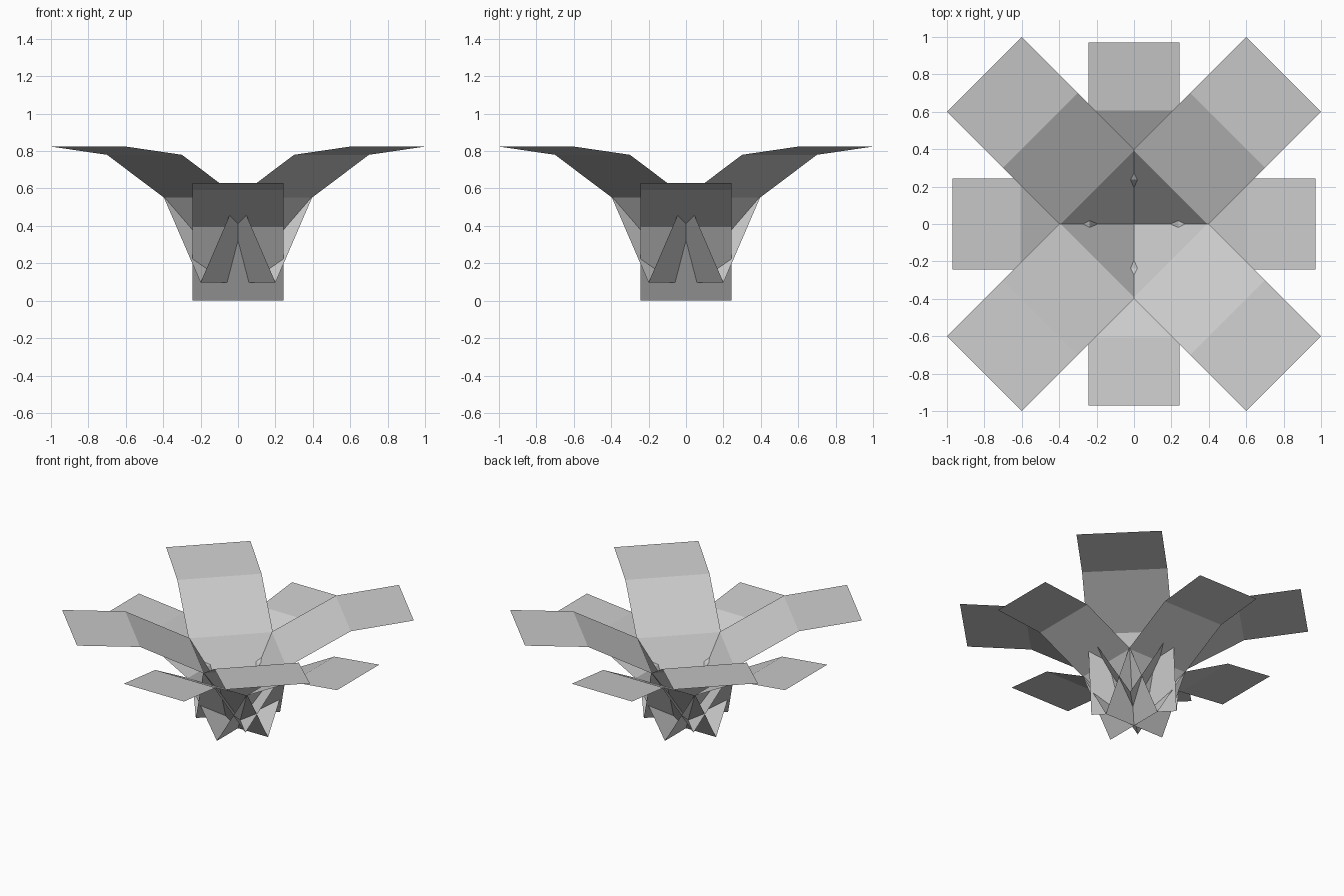
import bpy
import bmesh
from math import pi
from mathutils import Matrix

cube = bpy.data.objects.get("Cube")
if cube:
    bpy.data.objects.remove(cube, do_unlink=True)

# One plain grey for the whole plant
grey = bpy.data.materials.new("light grey")
grey.use_nodes = True
colour = (0.6, 0.6, 0.6, 1)
grey.diffuse_color = colour
grey.node_tree.nodes["Principled BSDF"].inputs["Base Color"].default_value = colour


def leaf(name, profile, half_width, angle):
    """Thin folded strip that follows a (radius, height) profile outwards."""
    bm = bmesh.new()
    rows = [[bm.verts.new((r, side * half_width, z)) for side in (-1, 1)]
            for r, z in profile]
    for (a, b), (c, d) in zip(rows, rows[1:]):
        bm.faces.new((a, c, d, b))
    bm.transform(Matrix.Rotation(angle, 4, "Z"))
    mesh = bpy.data.meshes.new(name)
    bm.to_mesh(mesh)
    bm.free()
    mesh.materials.append(grey)
    bpy.context.collection.objects.link(bpy.data.objects.new(name, mesh))


# Large upper leaves on the diagonals, smaller lower leaves on the axes
upper = [(0, 0.097), (0.277, 0.551), (0.707, 0.78), (1.131, 0.824)]
lower = [(0, 0), (0.237, 0.393), (0.607, 0.592), (0.97, 0.63)]
diagonals = ("back_left", "back_right", "front_right", "front_left")
axes = ("left", "back", "right", "front")
for i in range(4):
    leaf("upper_leaf_" + diagonals[i], upper, 0.283, pi / 4 + i * pi / 2)
    leaf("lower_leaf_" + axes[i], lower, 0.243, i * pi / 2)
